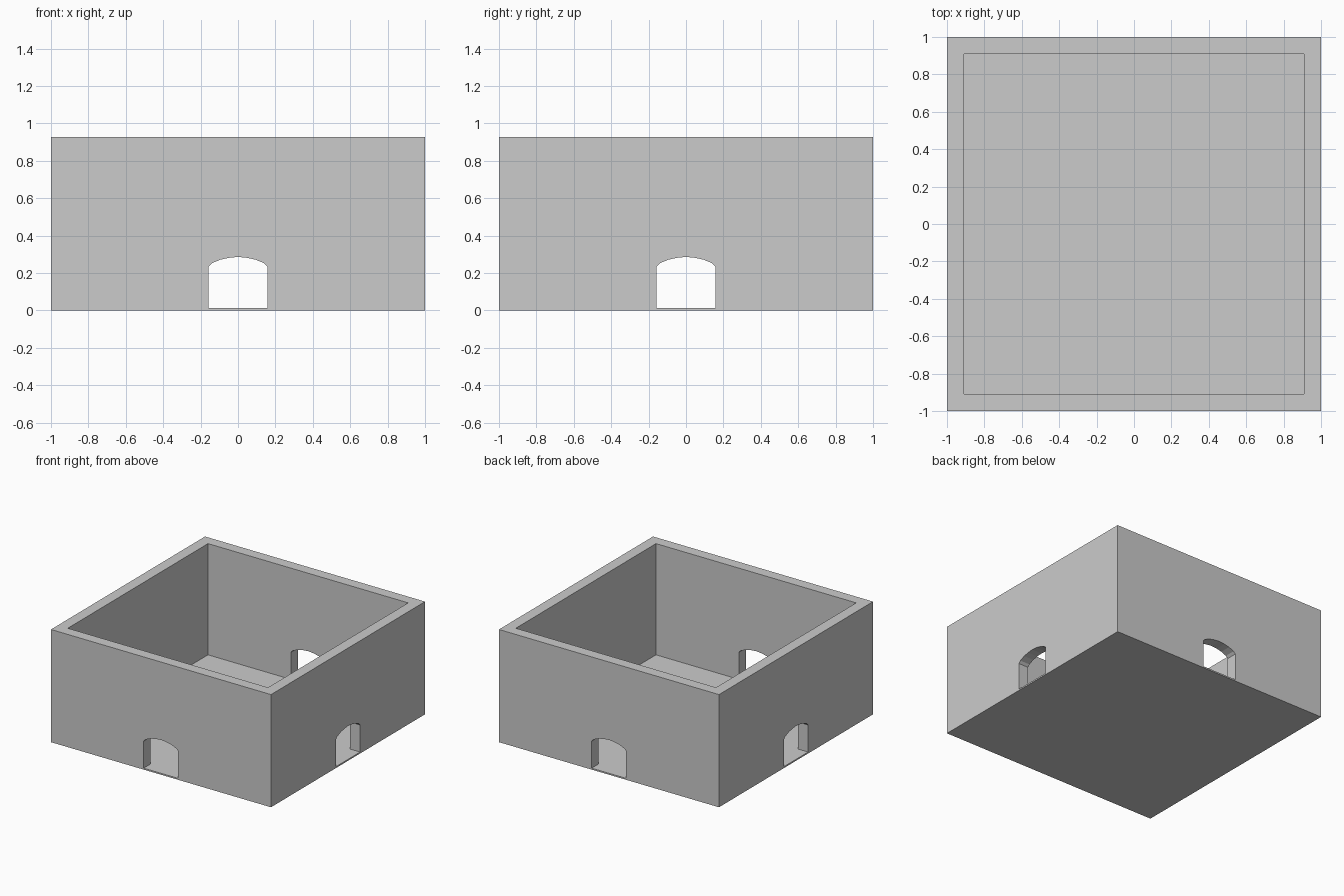
import bpy, bmesh
from mathutils import Matrix
from math import radians

if "Cube" in bpy.data.objects:
    bpy.data.objects.remove(bpy.data.objects["Cube"])

HEIGHT, INNER, FLOOR = 0.926, 0.91, 0.012


def prism(name, profile, depth, matrix=Matrix()):
    """Closed prism: profile in x/z, extruded from -depth to +depth in y."""
    bm = bmesh.new()
    face = bm.faces.new([bm.verts.new((x, -depth, z)) for x, z in profile])
    ext = bmesh.ops.extrude_face_region(bm, geom=[face])["geom"]
    verts = [g for g in ext if isinstance(g, bmesh.types.BMVert)]
    bmesh.ops.translate(bm, verts=verts, vec=(0, 2 * depth, 0))
    bmesh.ops.recalc_face_normals(bm, faces=bm.faces)
    bm.transform(matrix)
    mesh = bpy.data.meshes.new(name)
    bm.to_mesh(mesh)
    bm.free()
    obj = bpy.data.objects.new(name, mesh)
    bpy.context.collection.objects.link(obj)
    return obj


def rect(half, low, high):
    return [(-half, low), (half, low), (half, high), (-half, high)]


# Low-poly arch: right half mirrored to the left
half_arch = [(0.157, FLOOR), (0.157, 0.234), (0.14, 0.252), (0.095, 0.271), (0.05, 0.281)]
arch = half_arch + [(0, 0.286)] + [(-x, z) for x, z in reversed(half_arch)]

# Open box with a thin floor
box = prism("walls_and_floor", rect(1, 0, HEIGHT), 1)

# Cavity and two crossing arched passages
cutters = [
    prism("cavity_cutter", rect(INNER, FLOOR, HEIGHT + 0.2), INNER),
    prism("front_back_arch_cutter", arch, 1.2),
    prism("left_right_arch_cutter", arch, 1.2, Matrix.Rotation(radians(90), 4, 'Z')),
]
for cutter in cutters:
    cutter.hide_render = True
    cutter.display_type = 'WIRE'
    mod = box.modifiers.new(cutter.name, 'BOOLEAN')
    mod.operation = 'DIFFERENCE'
    mod.solver = 'EXACT'
    mod.object = cutter
